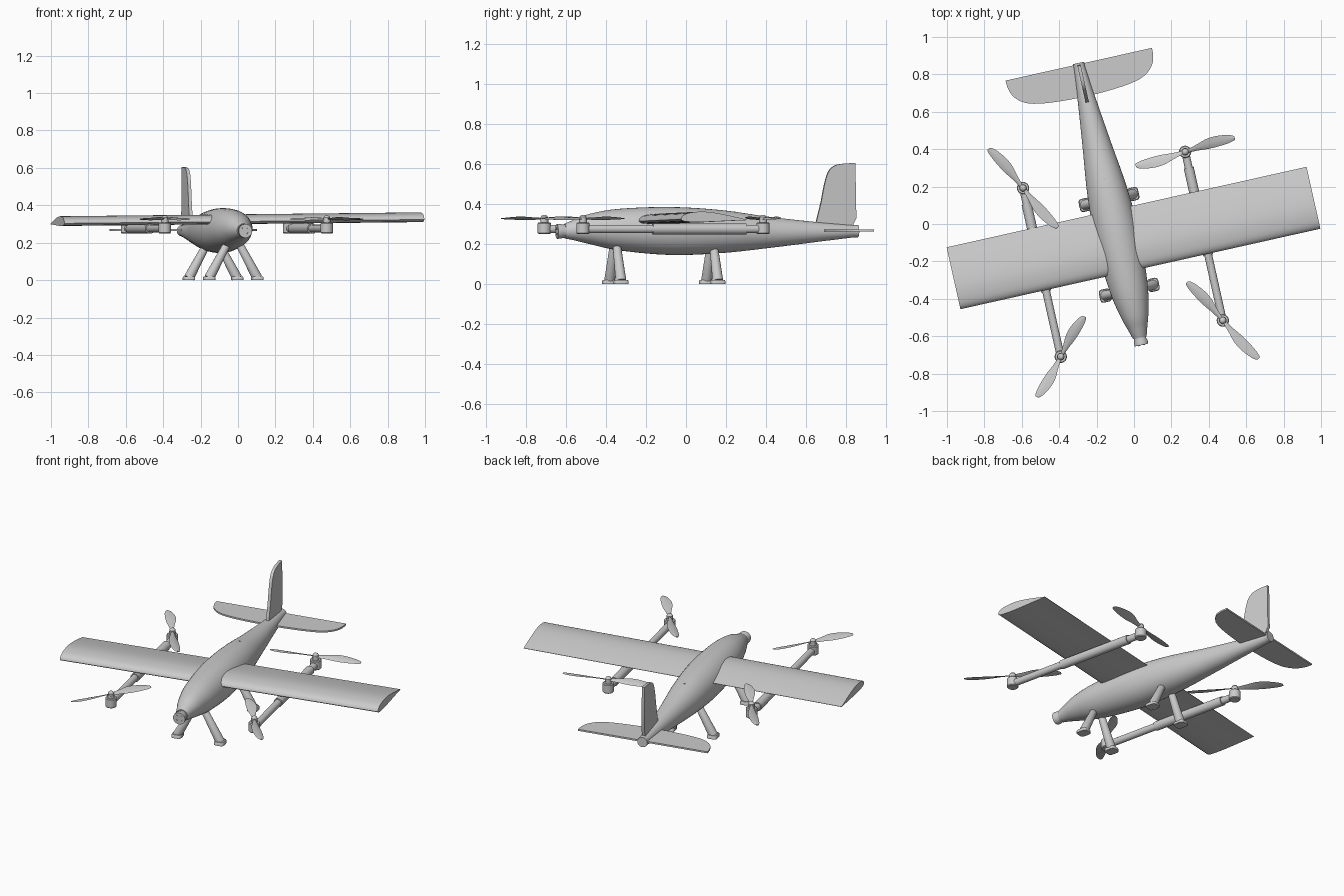
import bpy, bmesh
from math import sin, cos, pi, radians
from mathutils import Vector

if "Cube" in bpy.data.objects:
    bpy.data.objects.remove(bpy.data.objects["Cube"])

YAW = radians(12.6)   # the whole aircraft is turned on the grid
CX = -0.102           # fuselage centre line in aircraft coordinates


def loft(name, rings, angle=35):
    """Skin a list of equal-length closed rings and cap both ends."""
    bm = bmesh.new()
    rows = [[bm.verts.new(p) for p in ring] for ring in rings]
    n = len(rows[0])
    for a, b in zip(rows, rows[1:]):
        for i in range(n):
            j = (i + 1) % n
            bm.faces.new((a[i], a[j], b[j], b[i]))
    bm.faces.new(rows[0][::-1])
    bm.faces.new(rows[-1])
    bmesh.ops.recalc_face_normals(bm, faces=bm.faces)
    me = bpy.data.meshes.new(name)
    bm.to_mesh(me)
    bm.free()
    ob = bpy.data.objects.new(name, me)
    bpy.context.collection.objects.link(ob)
    ob.rotation_euler.z = YAW
    bpy.ops.object.select_all(action='DESELECT')
    ob.select_set(True)
    bpy.context.view_layer.objects.active = ob
    bpy.ops.object.shade_smooth_by_angle(angle=radians(angle))
    return ob


def spline(pts, steps=4):
    """Catmull-Rom curve through the points."""
    pts = [Vector(p) for p in pts]
    out = []
    for i in range(len(pts) - 1):
        p0, p1, p2, p3 = pts[max(i - 1, 0)], pts[i], pts[i + 1], pts[min(i + 2, len(pts) - 1)]
        for k in range(steps):
            t = k / steps
            out.append(0.5 * (2 * p1 + (p2 - p0) * t + (2 * p0 - 5 * p1 + 4 * p2 - p3) * t * t
                              + (3 * p1 - p0 - 3 * p2 + p3) * t ** 3))
    return out + [pts[-1]]


def turned(name, p0, p1, profile, n=24):
    """Round part along p0-p1; profile is (fraction, radius)."""
    p0, p1 = Vector(p0), Vector(p1)
    q = (p1 - p0).to_track_quat('Z', 'Y')
    return loft(name, [[p0.lerp(p1, t) + q @ Vector((r * cos(2 * pi * i / n), r * sin(2 * pi * i / n), 0))
                        for i in range(n)] for t, r in profile])


# Fuselage: position along body, centre height, radius
body = spline([(-0.60, 0.265, 0.037), (-0.55, 0.270, 0.052), (-0.47, 0.275, 0.076),
               (-0.32, 0.272, 0.104), (-0.06, 0.265, 0.120), (0.20, 0.262, 0.108),
               (0.45, 0.258, 0.078), (0.70, 0.260, 0.049), (0.90, 0.264, 0.029)], 5)
loft("fuselage", [[(CX + r * cos(2 * pi * i / 40), v, z + r * sin(2 * pi * i / 40)) for i in range(40)]
                  for v, z, r in body])
turned("nose_collar", (CX, -0.59, 0.264), (CX, -0.64, 0.263),
       [(0, 0.034), (0.4, 0.033), (0.6, 0.037), (1, 0.037)], 32)
for i in range(4):
    a = pi / 4 + i * pi / 2
    x, z = CX + 0.02 * cos(a), 0.263 + 0.02 * sin(a)
    turned("nose_bolt", (x, -0.63, z), (x, -0.643, z), [(0, 0.005), (1, 0.005)], 12)
turned("tail_collar", (CX, 0.86, 0.264), (CX, 0.905, 0.264), [(0, 0.031), (1, 0.031)], 32)
turned("roof_sensor", (CX, 0.27, 0.35), (CX, 0.27, 0.363), [(0, 0.006), (1, 0.006)], 12)

# Main wing, constant airfoil, slightly rolled
upper = spline([(0, .014), (.03, .031), (.12, .045), (.3, .052), (.5, .047), (.75, .031), (1, .011)])
lower = spline([(1, .009), (.75, .006), (.5, .002), (.25, 0), (.06, .003), (0, .014)])[:-1]
foil = upper + lower
loft("main_wing", [[(u, -0.242 + 0.339 * p.x, 0.30 + 0.0105 * u + p.y) for p in foil]
                   for u in (-1.005, 0.967)])

# Tailplane with curved leading edge and straight trailing edge
half = [(0, .722), (.10, .724), (.23, .735), (.32, .757), (.375, .800), (.397, .85), (.401, .898)]
edge = spline(half)
outline = [(CX + p.x, p.y) for p in edge] + [(CX - p.x, p.y) for p in edge[:0:-1]]
loft("tailplane", [[(x, y, z) for x, y in outline] for z in (0.262, 0.272)])

# Tail fin
fin = ([(0.685, 0.28), (0.69, 0.31)] + spline([(0.715, 0.41), (0.735, 0.51), (0.755, 0.565),
       (0.785, 0.592), (0.83, 0.602), (0.89, 0.605)])
       + [(0.895, 0.33), (0.88, 0.30), (0.88, 0.28)])
loft("tail_fin", [[(CX + x, y, z) for y, z in fin] for x in (-0.009, 0.009)])

# Landing legs with rounded pads
for side in (-1, 1):
    for v in (-0.34, 0.157):
        x = CX + side * 0.132
        turned("landing_leg", (x, v, 0.012), (CX + side * 0.035, v, 0.19),
               [(0, 0.027), (0.94, 0.021), (1, 0.015)])
        pad = []
        for k in range(24):
            a = 2 * pi * k / 24
            c, s = cos(a), sin(a)
            pad.append((abs(c) ** .5 * (1 if c > 0 else -1) * .031,
                        abs(s) ** .5 * (1 if s > 0 else -1) * .036))
        loft("foot_pad", [[(x + f * a, v + f * b, z) for a, b in pad]
                          for z, f in ((0, 1), (0.013, 1), (0.02, 0.88))])


def propeller(x, y, z, angle, radius, spin):
    """Two twisted blades; spin sets which edge bulges."""
    stations = spline([(.05, .010, .010), (.25, .022, .013), (.45, .036, .020), (.65, .037, .022),
                       (.85, .027, .020), (.96, .016, .015), (1.0, .006, .010)], 3)
    for turn in (0, pi):
        a = angle + turn
        rings = []
        for t, lead, trail in stations:
            p = radians(26 - 18 * t)
            ring = []
            for w, h in ((lead, 0), (lead * .3, .004), (-trail * .4, .003), (-trail, 0), (0, -.002)):
                s = spin * (w * cos(p) - h * sin(p))
                r = t * radius
                ring.append((x + r * cos(a) - s * sin(a), y + r * sin(a) + s * cos(a),
                             z + w * sin(p) + h * cos(p)))
            rings.append(ring)
        loft("propeller_blade", rings, 50)


# Booms under the wing with motors and propellers
for u, props in ((-0.537, ((-0.607, 59.5, .25, 1), (0.317, 131, .28, -1))),
                 (0.351, ((-0.607, 133, .28, -1), (0.317, 16, .275, 1)))):
    turned("boom", (u, -0.607, 0.275), (u, 0.317, 0.275), [(0, 0.021), (1, 0.021)])
    turned("boom_sleeve", (u, -0.25, 0.275), (u, 0.23, 0.275), [(0, 0.027), (1, 0.027)])
    for v, deg, radius, spin in props:
        turned("motor_mount", (u, v, 0.25), (u, v, 0.308),
               [(0, 0.029), (0.08, 0.033), (0.92, 0.033), (1, 0.029)])
        turned("motor", (u, v, 0.30), (u, v, 0.322), [(0, 0.02), (1, 0.02)])
        turned("propeller_hub", (u, v, 0.318), (u, v, 0.346), [(0, 0.018), (0.6, 0.018), (0.85, 0.013), (1, 0.006)])
        propeller(u, v, 0.326, radians(deg) - YAW, radius, spin)
